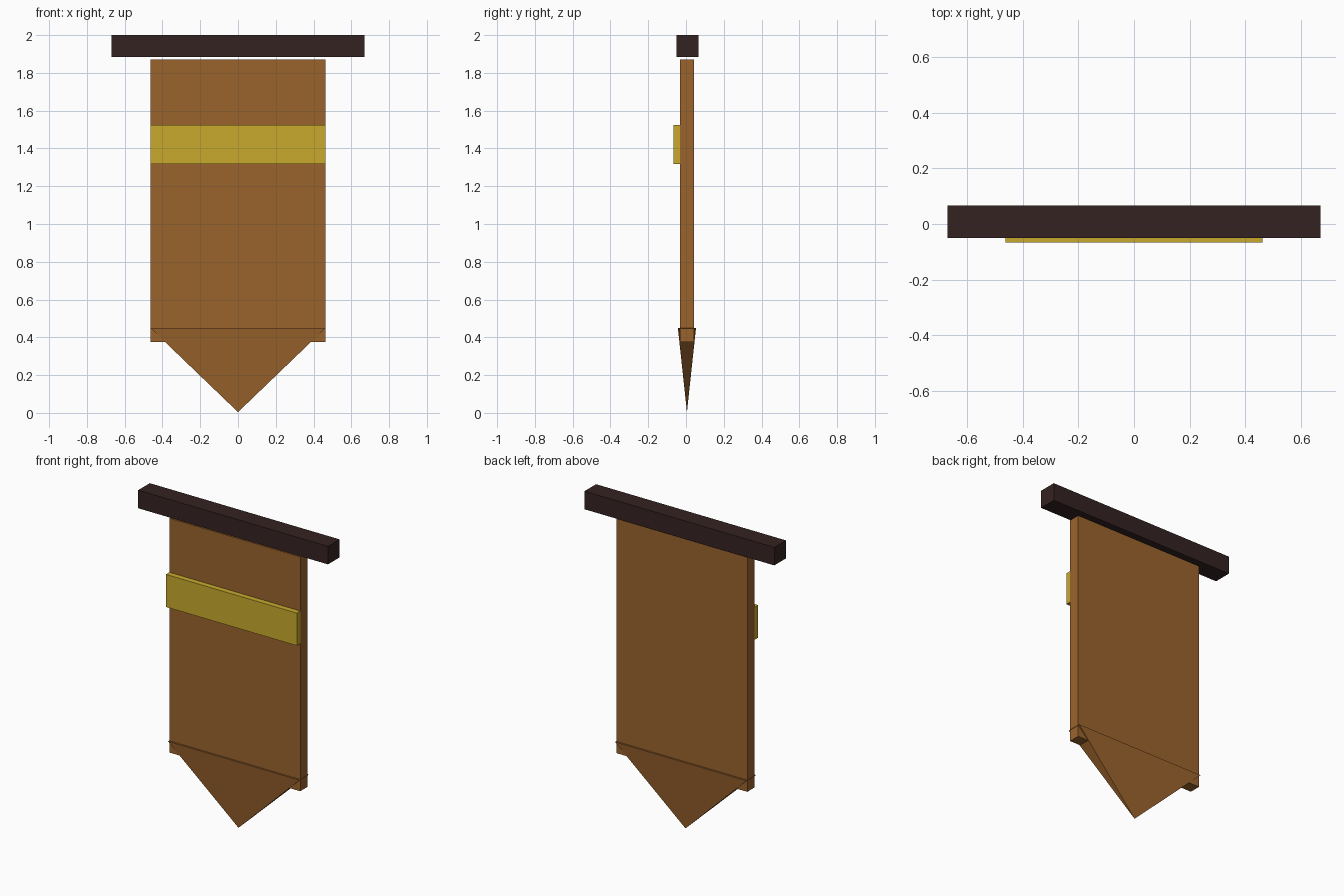
import bpy
import bmesh

cube = bpy.data.objects.get("Cube")
if cube:
    bpy.data.objects.remove(cube, do_unlink=True)


def material(name, color):
    mat = bpy.data.materials.new(name)
    mat.use_nodes = True
    mat.diffuse_color = color
    mat.node_tree.nodes["Principled BSDF"].inputs["Base Color"].default_value = color
    return mat


def finish(name, bm, mat):
    bmesh.ops.recalc_face_normals(bm, faces=bm.faces)
    mesh = bpy.data.meshes.new(name)
    bm.to_mesh(mesh)
    bm.free()
    mesh.materials.append(mat)
    obj = bpy.data.objects.new(name, mesh)
    bpy.context.collection.objects.link(obj)
    return obj


def box(name, half_width, y_range, z_range, mat):
    """Box centred on x, given its depth and height ranges."""
    bm = bmesh.new()
    bmesh.ops.create_cube(bm, size=1)
    for v in bm.verts:
        v.co.x *= 2 * half_width
        v.co.y = y_range[v.co.y > 0]
        v.co.z = z_range[v.co.z > 0]
    return finish(name, bm, mat)


def point(name, half_width, y_range, top, mat):
    """Upside-down four-sided pyramid ending at the ground."""
    bm = bmesh.new()
    y0, y1 = y_range
    rim = [bm.verts.new((x, y, top)) for x, y in
           ((-half_width, y0), (half_width, y0), (half_width, y1), (-half_width, y1))]
    apex = bm.verts.new((0, (y0 + y1) / 2, 0.004))
    bm.faces.new(rim)
    for i in range(4):
        bm.faces.new((rim[i], rim[(i + 1) % 4], apex))
    return finish(name, bm, mat)


wood = material("dark wood", (0.036, 0.016, 0.016, 1))
cloth = material("brown cloth", (0.328, 0.127, 0.026, 1))
gold = material("gold band", (0.578, 0.402, 0.026, 1))

# Hanging bar, cloth panel, raised band and pointed hem
box("hanging_bar", 0.67, (-0.05, 0.067), (1.885, 2.0), wood)
box("cloth_panel", 0.462, (-0.032, 0.042), (0.375, 1.87), cloth)
box("raised_band", 0.462, (-0.067, -0.031), (1.317, 1.525), gold)
point("pointed_hem", 0.464, (-0.043, 0.053), 0.45, cloth)
